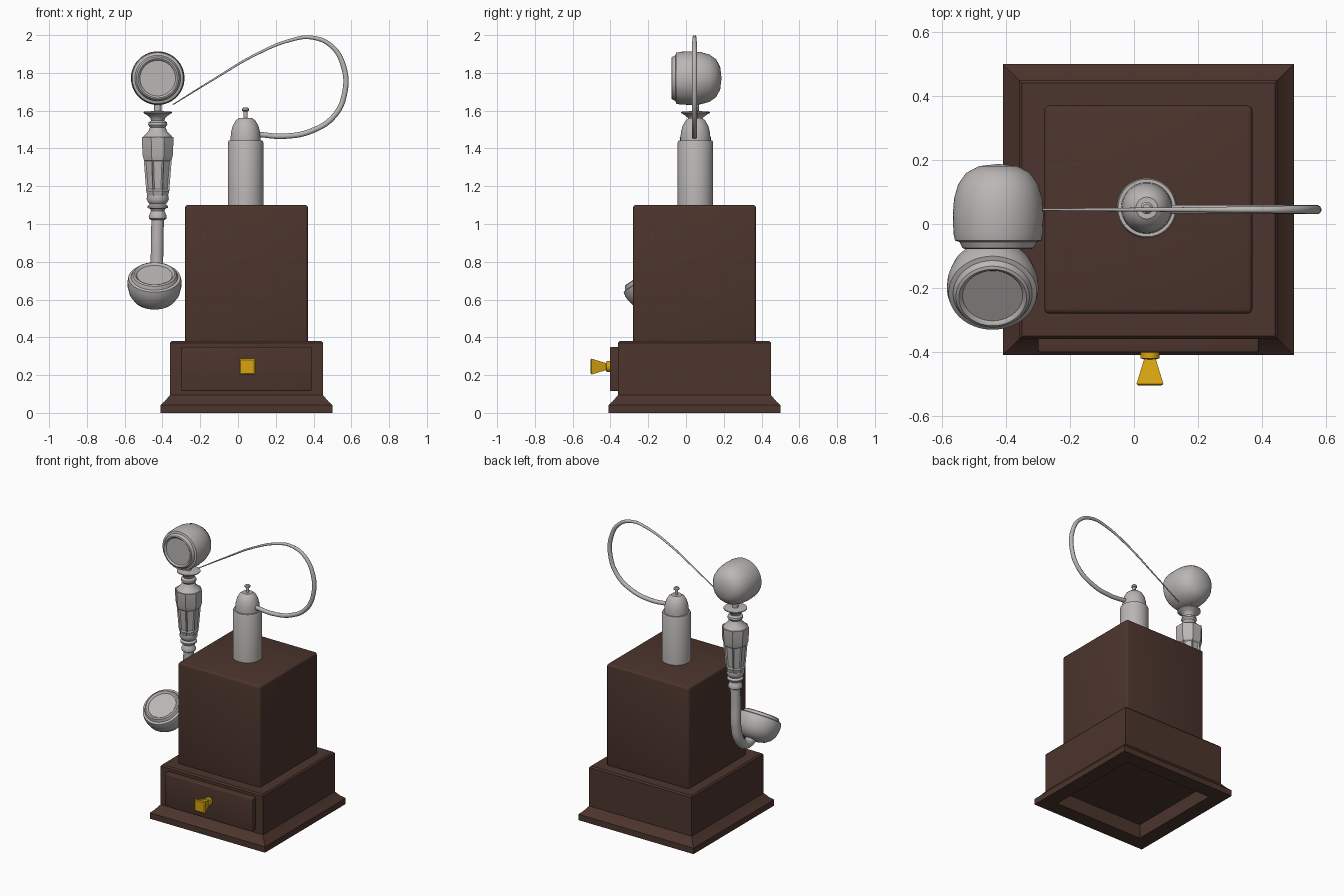
import bpy, bmesh, math
from mathutils import Matrix, Vector

if "Cube" in bpy.data.objects:
    bpy.data.objects.remove(bpy.data.objects["Cube"])


def material(name, rgb):
    m = bpy.data.materials.new(name)
    m.diffuse_color = (*rgb, 1)
    m.use_nodes = True
    m.node_tree.nodes["Principled BSDF"].inputs["Base Color"].default_value = m.diffuse_color
    return m


WOOD = material("dark_wood", (0.072, 0.035, 0.026))
METAL = material("grey_metal", (0.49, 0.47, 0.46))
BRASS = material("gold", (0.68, 0.37, 0.005))


def add_object(name, mesh, mat, angle=35):
    ob = bpy.data.objects.new(name, mesh)
    bpy.context.collection.objects.link(ob)
    mesh.materials.append(mat)
    bpy.ops.object.select_all(action='DESELECT')
    ob.select_set(True)
    bpy.context.view_layer.objects.active = ob
    if angle:
        bpy.ops.object.shade_smooth_by_angle(angle=math.radians(angle))
    return ob


def lathe(name, profile, mat, loc=(0, 0, 0), axis=(0, 0, 1), segs=48, angle=35, panels=0):
    """Revolve (radius, height) points; four sides give a square section by half-width."""
    bm = bmesh.new()
    k = math.sqrt(2) if segs == 4 else 1
    rings = []
    for r, h in profile:
        if r == 0:
            rings.append([bm.verts.new((0, 0, h))])
        else:
            a = [2 * math.pi * (i + 0.5) / segs for i in range(segs)]
            rings.append([bm.verts.new((k * r * math.cos(t), k * r * math.sin(t), h)) for t in a])
    for p, q in zip(rings, rings[1:]):
        for i in range(segs):
            j = (i + 1) % segs
            vs = [p[i % len(p)], p[j % len(p)], q[j % len(q)], q[i % len(q)]]
            bm.faces.new(list(dict.fromkeys(vs)))
    bmesh.ops.recalc_face_normals(bm, faces=bm.faces[:])
    if panels:
        tall = [f for f in bm.faces if len(f.verts) == 4
                and max(v.co.z for v in f.verts) - min(v.co.z for v in f.verts) > panels]
        bmesh.ops.inset_individual(bm, faces=tall, thickness=0.012, depth=-0.007)
    rot = Vector((0, 0, 1)).rotation_difference(Vector(axis)).to_matrix().to_4x4()
    bm.transform(Matrix.Translation(loc) @ rot)
    mesh = bpy.data.meshes.new(name)
    bm.to_mesh(mesh)
    bm.free()
    return add_object(name, mesh, mat, angle)


def box(name, lo, hi, mat, bevel):
    bm = bmesh.new()
    bmesh.ops.create_cube(bm, size=1)
    for v in bm.verts:
        v.co = [lo[i] + (v.co[i] + 0.5) * (hi[i] - lo[i]) for i in range(3)]
    bmesh.ops.bevel(bm, geom=bm.edges[:], offset=bevel, segments=3, profile=0.5, affect='EDGES')
    mesh = bpy.data.meshes.new(name)
    bm.to_mesh(mesh)
    bm.free()
    return add_object(name, mesh, mat)


def tube(name, points, mat, radius):
    """Smooth round tube through (x, y, z, radius factor) points."""
    cu = bpy.data.curves.new(name, 'CURVE')
    cu.dimensions = '3D'
    cu.bevel_depth = radius
    cu.bevel_resolution = 5
    cu.resolution_u = 10
    cu.use_fill_caps = True
    sp = cu.splines.new('BEZIER')
    sp.bezier_points.add(len(points) - 1)
    for b, p in zip(sp.bezier_points, points):
        b.co = p[:3]
        b.radius = p[3]
        b.handle_left_type = b.handle_right_type = 'AUTO'
    ob = add_object(name, cu, mat, 0)
    bpy.ops.object.convert(target='MESH')
    bpy.ops.object.shade_smooth_by_angle(angle=math.radians(40))
    return ob


C = 0.045   # centre line of the wooden body

# Wooden base with moulded foot and hollow underside
lathe("base", [(0, .1), (.35, .1), (.35, 0), (.455, 0), (.455, .042), (.432, .062), (.405, .095),
               (.405, .37), (.396, .38), (0, .38)], WOOD, (C, C, 0), segs=4, angle=20)
box("upper_cabinet", (-.28, -.28, .37), (.37, .37, 1.10), WOOD, .014)
box("drawer_front", (-.30, -.402, .115), (.39, -.34, .35), WOOD, .007)

# Drawer knob: round collar and flared square grip
lathe("knob_collar", [(0, 0), (.03, 0), (.03, .02), (.014, .025), (.014, .04), (0, .04)],
      BRASS, (.05, -.4, .245), (0, -1, 0), segs=24)
lathe("knob_grip", [(0, .022), (.018, .022), (.022, .035), (.042, .1), (.036, .105), (0, .105)],
      BRASS, (.05, -.4, .245), (0, -1, 0), segs=4, angle=20)

# Metal post with dome and pin
lathe("post", [(0, 1.09), (.094, 1.09), (.094, 1.432), (.09, 1.442), (.08, 1.442), (.08, 1.45),
               (.077, 1.485), (.068, 1.52), (.052, 1.548), (.04, 1.557), (.034, 1.562), (0, 1.562)],
      METAL, (.04, .05, 0))
lathe("post_pin", [(0, 1.55), (.011, 1.55), (.011, 1.595), (.019, 1.6), (.019, 1.609), (.012, 1.616),
                   (0, 1.617)], METAL, (.04, .05, 0), segs=24)

# Handset head (earpiece), facing front
HX, HY = -.425, .05
lathe("earpiece", [(0, .068), (.094, .068), (.1, .075), (.104, .078), (.112, .075), (.121, .056), (.135, .052),
                   (.14, .03), (.142, -.03), (.138, -.08), (.125, -.125), (.1, -.16), (.06, -.181),
                   (0, -.188)], METAL, (HX, 0, 1.772), (0, -1, 0))

# Turned collars at both ends of the grip
lathe("upper_collar", [(0, 1.455), (.082, 1.455), (.064, 1.477), (.05, 1.49), (.041, 1.512), (.051, 1.525),
                       (.049, 1.538), (.035, 1.548), (.04, 1.562), (.055, 1.575), (.076, 1.588),
                       (.076, 1.594), (.019, 1.598), (.019, 1.65), (0, 1.65)], METAL, (HX, HY, 0))
lathe("lower_collar", [(0, 1.02), (.034, 1.02), (.046, 1.028), (.048, 1.04), (.043, 1.052), (.036, 1.07),
                       (.04, 1.08), (.054, 1.086), (.054, 1.094), (.042, 1.105), (.05, 1.112),
                       (.059, 1.13), (.057, 1.15), (0, 1.15)], METAL, (HX, HY, 0))

# Eight-sided grip with sunken panels
lathe("grip", [(0, 1.14), (.056, 1.14), (.066, 1.175), (.08, 1.34), (.088, 1.37), (.09, 1.46), (0, 1.462)],
      METAL, (HX, HY, 0), segs=8, angle=20, panels=.12)

# Curved stem to the mouthpiece
tube("stem", [(HX, HY, 1.04, 1), (HX - .003, HY, .9, 1), (HX - .005, HY, .75, 1), (HX - .008, .025, .65, 1),
              (HX - .011, -.035, .59, 1), (HX - .015, -.11, .60, 1), (HX - .015, -.15, .66, 1)],
     METAL, .034)

# Bowl-shaped mouthpiece, tilted up and forwards
lathe("mouthpiece", [(0, -.01), (.094, -.01), (.1, -.002), (.106, 0), (.115, -.004), (.124, -.022),
                     (.138, -.026), (.143, -.05), (.142, -.08), (.133, -.12), (.11, -.155),
                     (.075, -.178), (.035, -.188), (0, -.19)],
      METAL, (HX - .017, -.23, .737), (0, -.55, .83))

# Cord looping from the handset to the post, thickening towards the post
path = [(-.345, 1.632), (-.122, 1.77), (.09, 1.895), (.275, 1.972), (.39, 1.987), (.495, 1.942),
        (.56, 1.83), (.564, 1.69), (.51, 1.573), (.395, 1.495), (.25, 1.465), (.10, 1.475)]
tube("cord", [(x, .045, z, .2 + .8 * min(1, i / 6)) for i, (x, z) in enumerate(path)], METAL, .0145)
